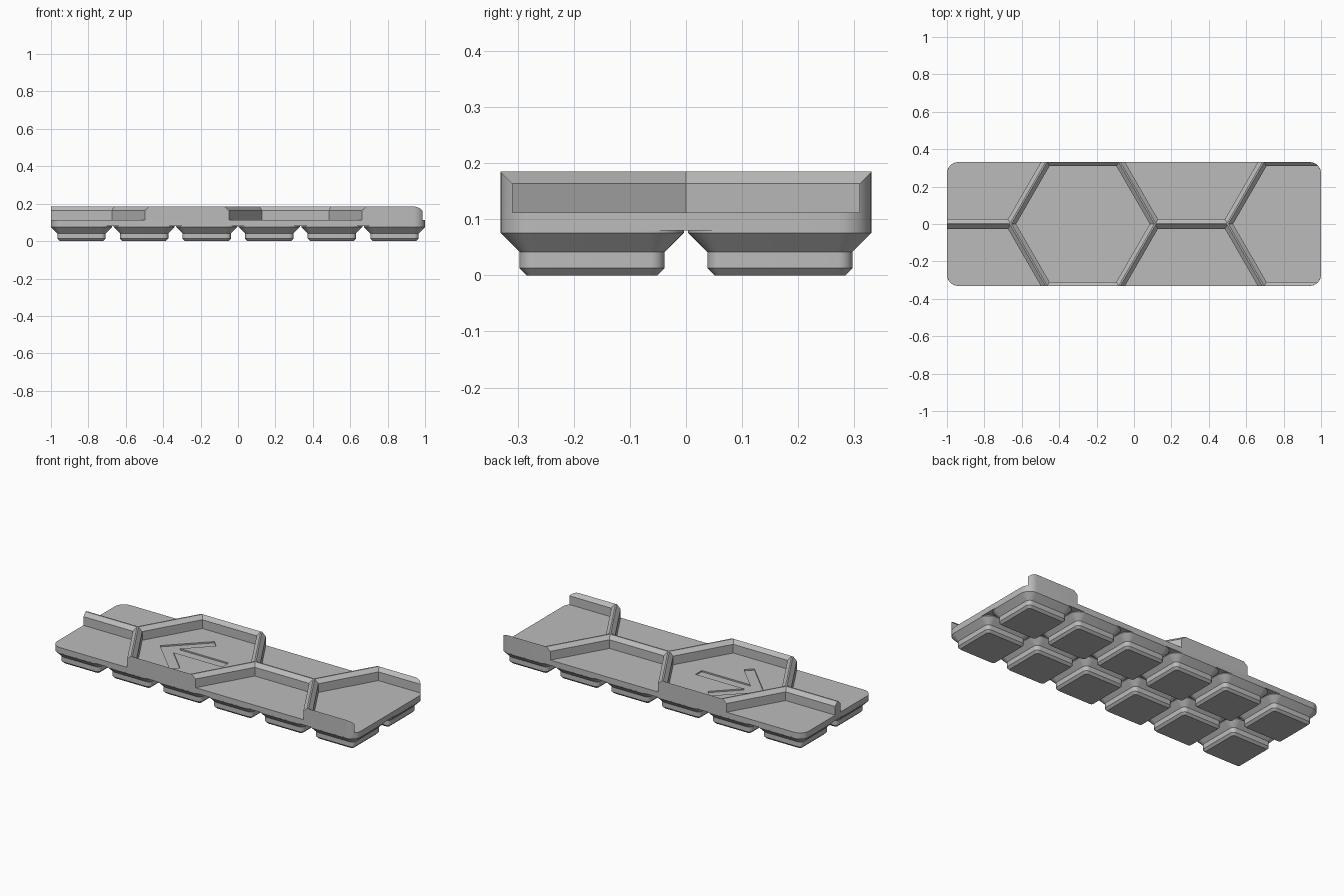
import bpy, bmesh, math

cube = bpy.data.objects.get("Cube")
if cube:
    bpy.data.objects.remove(cube, do_unlink=True)

# Main sizes
PITCH = 0.3347                  # spacing of the feet
CELL = 0.1634                   # half width of one foot at its top
RADIUS = 0.06                   # corner radius of the tray
FOOT_TOP, FLOOR, CHAMFER, TOP = 0.0797, 0.1116, 0.1635, 0.185
HALF_X, HALF_Y = 1.0, 0.3305
HEX_X, HEX_STEP, HEX_Y = -0.273, 0.58, 0.335

grey = bpy.data.materials.new("plain grey")
grey.use_nodes = True
colour = (0.5, 0.5, 0.5, 1)
grey.diffuse_color = colour
grey.node_tree.nodes["Principled BSDF"].inputs["Base Color"].default_value = colour


def rounded_rect(hx, hy, r, steps=8):
    pts = []
    for q, (sx, sy) in enumerate([(1, 1), (-1, 1), (-1, -1), (1, -1)]):
        for i in range(steps + 1):
            a = math.pi / 2 * (q + i / steps)
            pts.append((sx * (hx - r) + r * math.cos(a),
                        sy * (hy - r) + r * math.sin(a)))
    return pts


def hexagon(apothem):
    r = apothem / math.cos(math.pi / 6)
    return [(r * math.cos(i * math.pi / 3), r * math.sin(i * math.pi / 3)) for i in range(6)]


def loft(name, layers, x=0, y=0):
    """Closed solid through stacked outlines, given as (z, points)."""
    bm = bmesh.new()
    rings = [[bm.verts.new((px + x, py + y, z)) for px, py in pts] for z, pts in layers]
    n = len(rings[0])
    for low, high in zip(rings, rings[1:]):
        for i in range(n):
            j = (i + 1) % n
            bm.faces.new((low[i], low[j], high[j], high[i]))
    bm.faces.new(rings[0][::-1])
    bm.faces.new(rings[-1])
    bmesh.ops.recalc_face_normals(bm, faces=bm.faces)
    mesh = bpy.data.meshes.new(name)
    bm.to_mesh(mesh)
    bm.free()
    mesh.materials.append(grey)
    obj = bpy.data.objects.new(name, mesh)
    bpy.context.collection.objects.link(obj)
    return obj


def select_only(obj):
    bpy.ops.object.select_all(action='DESELECT')
    obj.select_set(True)
    bpy.context.view_layer.objects.active = obj


def cut(target, cutter):
    cutter.hide_render = True
    mod = target.modifiers.new("cut", 'BOOLEAN')
    mod.operation = 'DIFFERENCE'
    mod.solver = 'EXACT'
    mod.object = cutter
    select_only(target)
    bpy.ops.object.modifier_apply(modifier=mod.name)
    bpy.data.objects.remove(cutter, do_unlink=True)


# Tray block with rounded corners
outline = rounded_rect(HALF_X, HALF_Y, RADIUS)
tray = loft("honeycomb_tray", [(FOOT_TOP, outline), (TOP, outline)])

# Hexagonal pockets with chamfered rims, in staggered columns
rim = TOP - CHAMFER
inner, outer = hexagon(HEX_Y - 0.004 - rim), hexagon(HEX_Y - 0.004)
for column in range(-1, 3):
    rows = (-HEX_Y, HEX_Y) if column % 2 else (0,)
    for y in rows:
        pocket = loft("pocket_cutter",
                      [(FLOOR, inner), (CHAMFER, inner), (TOP, outer), (TOP + 0.05, outer)],
                      HEX_X + column * HEX_STEP, y)
        cut(tray, pocket)

# Shallow arrow recess in the whole pocket
half = [(-0.03, 0.21), (0.01, 0.17), (-0.13, 0.03), (0.19, 0.03)]
arrow = [(-0.24, 0)] + half + [(x, -y) for x, y in reversed(half)]
cut(tray, loft("arrow_cutter", [(FLOOR - 0.008, arrow), (FLOOR + 0.01, arrow)], HEX_X))

# Stepped feet: height, inset from the cell, corner radius
profile = [(0, 0.047, 0.0128), (0.0128, 0.0342, 0.0255), (0.0415, 0.0342, 0.0255),
           (0.0757, 0, RADIUS), (FOOT_TOP, 0, RADIUS)]
feet = []
for column in range(6):
    for row in range(2):
        layers = [(z, rounded_rect(CELL - inset, CELL - inset, r)) for z, inset, r in profile]
        feet.append(loft(f"foot_{column + 1}_{row + 1}", layers,
                         (column - 2.5) * PITCH, (row - 0.5) * PITCH))

for obj in [tray] + feet:
    select_only(obj)
    bpy.ops.object.shade_smooth_by_angle(angle=math.radians(25))
